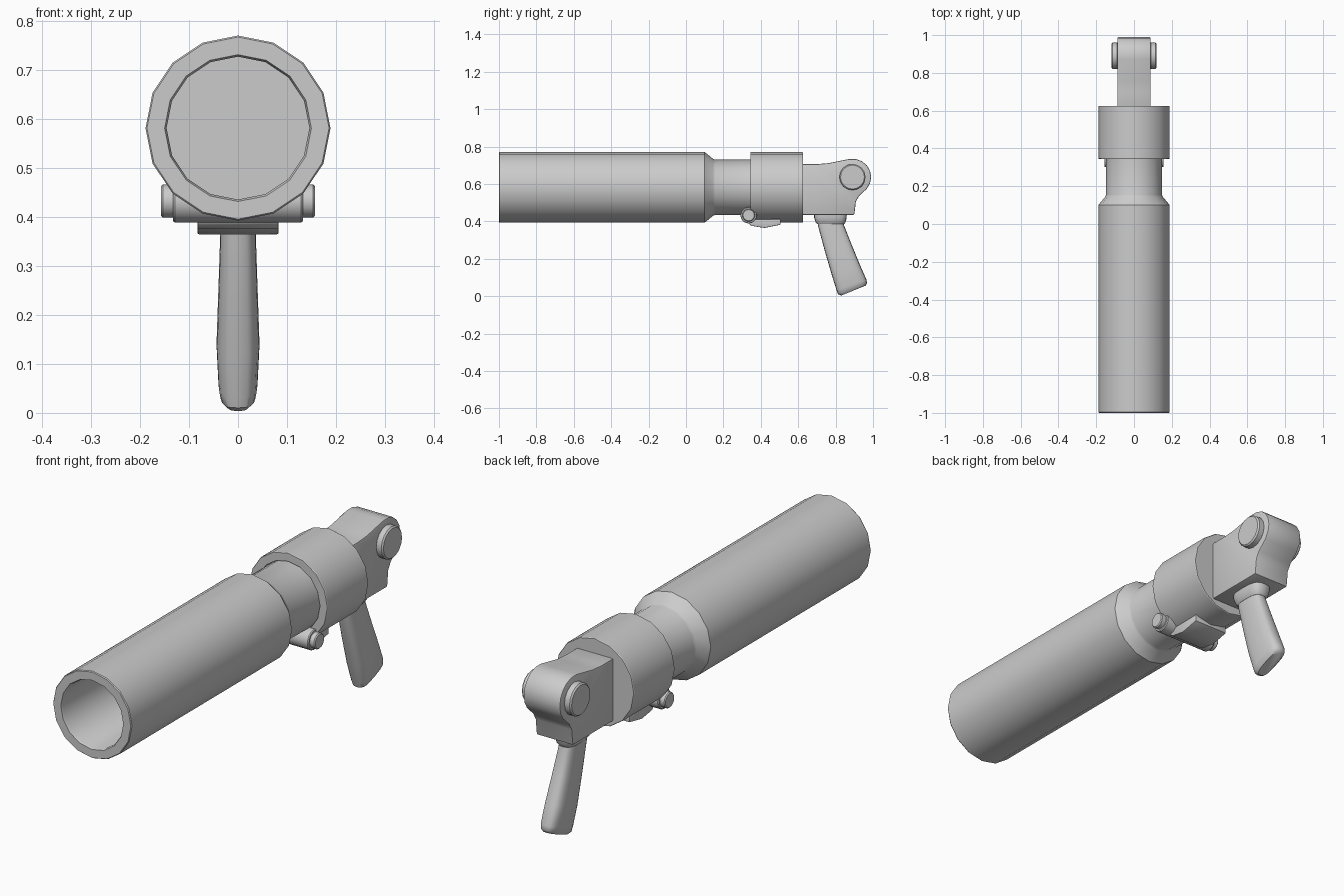
import bpy
import bmesh
from math import cos, sin, pi, radians
from mathutils import Vector

cube = bpy.data.objects.get("Cube")
if cube:
    bpy.data.objects.remove(cube, do_unlink=True)

GREY = (0.6, 0.6, 0.6, 1)
metal = bpy.data.materials.new("plain grey")
metal.use_nodes = True
metal.diffuse_color = GREY
metal.node_tree.nodes["Principled BSDF"].inputs["Base Color"].default_value = GREY


def finish(name, bm, angle=30, bevel=0.0):
    """Turn a bmesh into a shaded, optionally bevelled object."""
    bmesh.ops.recalc_face_normals(bm, faces=bm.faces)
    mesh = bpy.data.meshes.new(name)
    bm.to_mesh(mesh)
    bm.free()
    mesh.materials.append(metal)
    obj = bpy.data.objects.new(name, mesh)
    bpy.context.collection.objects.link(obj)
    bpy.ops.object.select_all(action="DESELECT")
    obj.select_set(True)
    bpy.context.view_layer.objects.active = obj
    if bevel:
        mod = obj.modifiers.new("edge_bevel", "BEVEL")
        mod.width = bevel
        mod.segments = 2
        mod.limit_method = "ANGLE"
        mod.angle_limit = radians(40)
        bpy.ops.object.modifier_apply(modifier=mod.name)
    bpy.ops.object.shade_smooth_by_angle(angle=radians(angle))
    return obj


def loft(name, rings, angle=30):
    """Skin a list of equal point rings and cap both ends."""
    bm = bmesh.new()
    loops = [[bm.verts.new(p) for p in ring] for ring in rings]
    n = len(loops[0])
    for a, b in zip(loops, loops[1:]):
        for i in range(n):
            j = (i + 1) % n
            bm.faces.new((a[i], a[j], b[j], b[i]))
    bm.faces.new(loops[0])
    bm.faces.new(loops[-1])
    return finish(name, bm, angle)


def lathe_y(name, profile, z, sides=16):
    """Revolve (y, radius) pairs about a lengthwise axis."""
    turn = [2 * pi * i / sides for i in range(sides)]
    return loft(name, [[(r * sin(a), y, z + r * cos(a)) for a in turn]
                       for y, r in profile])


def lathe_x(name, profile, y, z, sides=16):
    """Revolve (x, radius) pairs about a crosswise axis."""
    turn = [2 * pi * i / sides for i in range(sides)]
    return loft(name, [[(x, y + r * sin(a), z + r * cos(a)) for a in turn]
                       for x, r in profile])


def mirrored(half):
    return [(-x, r) for x, r in reversed(half)] + half


def extrude_x(name, outline, half_width, bevel):
    """Extrude a (y, z) side outline across the model."""
    bm = bmesh.new()
    face = bm.faces.new([bm.verts.new((-half_width, y, z)) for y, z in outline])
    out = bmesh.ops.extrude_face_region(bm, geom=[face])
    moved = [v for v in out["geom"] if isinstance(v, bmesh.types.BMVert)]
    bmesh.ops.translate(bm, verts=moved, vec=(2 * half_width, 0, 0))
    return finish(name, bm, 35, bevel)


AXIS_Z = 0.582

# Hollow barrel: bore floor, muzzle, outer tube, shoulder and neck
lathe_y("barrel", [(0.08, 0.146), (-0.99, 0.146), (-1.0, 0.150), (-1.0, 0.186),
                   (-0.996, 0.189), (0.10, 0.189), (0.145, 0.152),
                   (0.155, 0.148), (0.36, 0.148)], AXIS_Z)

# Rear collar
lathe_y("rear_collar", [(0.37, 0.149), (0.345, 0.152), (0.345, 0.187),
                        (0.348, 0.189), (0.622, 0.189), (0.625, 0.187)], AXIS_Z)

# Rear block with a rounded top around the pivot pin
PIN_Y, PIN_Z = 0.89, 0.637
arc = [(PIN_Y + 0.1 * cos(radians(a)), PIN_Z + 0.098 * sin(radians(a)))
       for a in range(100, -41, -20)]
extrude_x("rear_block", [(0.60, 0.435), (0.60, 0.706), (0.70, 0.706), (0.76, 0.711)]
          + arc + [(0.925, 0.535), (0.908, 0.505), (0.90, 0.435)], 0.088, 0.006)
lathe_x("pivot_pin", mirrored([(0.084, 0.064), (0.089, 0.070),
                               (0.113, 0.070), (0.119, 0.064)]), PIN_Y, PIN_Z)

# Crosswise hinge under the neck, with narrower end caps
lathe_x("hinge_pin", mirrored([(0.129, 0.044), (0.133, 0.041), (0.133, 0.034),
                               (0.153, 0.034), (0.157, 0.030)]), 0.335, 0.433)

# Latch lever below the collar
extrude_x("latch_lever", [(0.335, 0.41), (0.335, 0.388), (0.35, 0.376), (0.42, 0.365),
                          (0.505, 0.382), (0.505, 0.412)], 0.083, 0.003)


def oval(y, z, half_x, half_y, tilt, sides=20, power=0.65):
    """Rounded rectangular ring tilted in the side plane."""
    ring = []
    for i in range(sides):
        a = 2 * pi * i / sides
        c, s = cos(a), sin(a)
        u = half_x * abs(c) ** power * (1 if c > 0 else -1)
        v = half_y * abs(s) ** power * (1 if s > 0 else -1)
        ring.append(Vector((u, y + v * cos(radians(tilt)), z + v * sin(radians(tilt)))))
    return ring


# Raked grip with a flared cap at the top
loft("grip_cap", [oval(0.772, 0.445, 0.050, 0.088, 0), oval(0.772, 0.420, 0.050, 0.087, 0),
                  oval(0.773, 0.395, 0.043, 0.080, 0), oval(0.773, 0.385, 0.036, 0.072, 0)], 40)
loft("grip", [oval(0.772, 0.400, 0.035, 0.070, 0), oval(0.776, 0.375, 0.036, 0.069, 3),
              oval(0.815, 0.255, 0.040, 0.074, 14), oval(0.855, 0.140, 0.044, 0.080, 19),
              oval(0.885, 0.060, 0.040, 0.085, 20), oval(0.890, 0.040, 0.036, 0.083, 21),
              oval(0.895, 0.030, 0.026, 0.070, 22)], 40)
